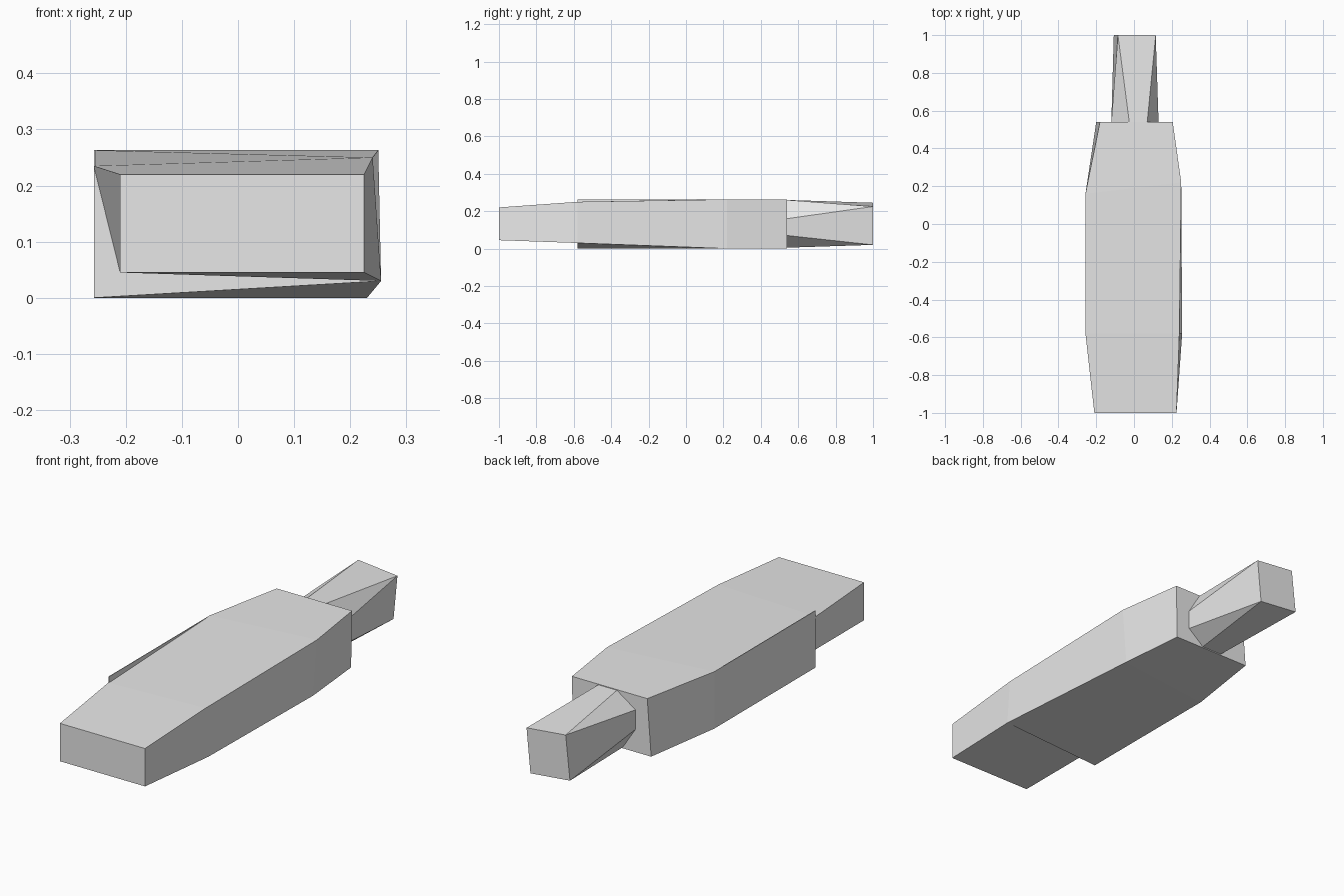
import bpy
import bmesh

cube = bpy.data.objects.get("Cube")
if cube:
    bpy.data.objects.remove(cube, do_unlink=True)

grey = bpy.data.materials.new("plain_grey")
grey.use_nodes = True
grey.diffuse_color = (0.8, 0.8, 0.8, 1)
for node in grey.node_tree.nodes:
    if node.type == 'BSDF_PRINCIPLED':
        node.inputs["Base Color"].default_value = (0.8, 0.8, 0.8, 1)


def finish(name, bm):
    bmesh.ops.recalc_face_normals(bm, faces=bm.faces)
    mesh = bpy.data.meshes.new(name)
    bm.to_mesh(mesh)
    bm.free()
    mesh.materials.append(grey)
    obj = bpy.data.objects.new(name, mesh)
    bpy.context.collection.objects.link(obj)
    return obj


def section(y, outline):
    return [(x, y, z) for x, z in outline]


def loft(name, sections):
    """Skin matching cross-sections and close both ends."""
    bm = bmesh.new()
    rings = [[bm.verts.new(p) for p in s] for s in sections]
    for a, b in zip(rings, rings[1:]):
        for i in range(len(a)):
            j = (i + 1) % len(a)
            bm.faces.new((a[i], a[j], b[j], b[i]))
    bm.faces.new(rings[0])
    bm.faces.new(rings[-1])
    return finish(name, bm)


# Section corners run: right top, right bottom, left bottom, left top
# Tapered front block, with its rear hidden against the body
loft("front_block", [
    section(-1, [(-0.21, 0.22), (-0.21, 0.045), (0.225, 0.045), (0.225, 0.22)]),
    section(-0.58, [(-0.257, 0.235), (-0.21, 0.045), (0.255, 0.03), (0.24, 0.25)]),
])

# Main body, narrowing toward the back
loft("main_body", [
    section(-0.58, [(-0.257, 0.235), (-0.257, 0), (0.255, 0.03), (0.24, 0.25)]),
    [(-0.257, 0.16, 0.263), (-0.257, 0.16, 0), (0.23, 0.22, 0), (0.25, 0.22, 0.263)],
    section(0.54, [(-0.18, 0.263), (-0.2, 0), (0.2, 0), (0.205, 0.263)]),
])

# Thin raised lip along the right top edge
lip = [(-0.58, 0.235), (-0.58, 0.263), (0.16, 0.263)]
loft("side_lip", [[(x, y, z) for y, z in lip] for x in (-0.257, -0.254)])

# Tail: an eight-sided root blending into a slightly twisted square end
root = [(0.07, 0.26), (0.13, 0.16), (0.13, 0.07), (0.05, 0.005),
        (-0.055, 0.005), (-0.12, 0.105), (-0.12, 0.195), (-0.025, 0.26)]
tip = [(0.115, 0.225), (0.095, 0.02), (-0.107, 0.04), (-0.085, 0.245)]
bm = bmesh.new()
r = [bm.verts.new(p) for p in section(0.54, root)]
t = [bm.verts.new(p) for p in section(1, tip)]
for i in range(4):
    a, b, c = r[2 * i], r[2 * i + 1], r[(2 * i + 2) % 8]
    bm.faces.new((a, b, t[i]))
    bm.faces.new((b, c, t[(i + 1) % 4], t[i]))
bm.faces.new(r)
bm.faces.new(t)
finish("tail", bm)
